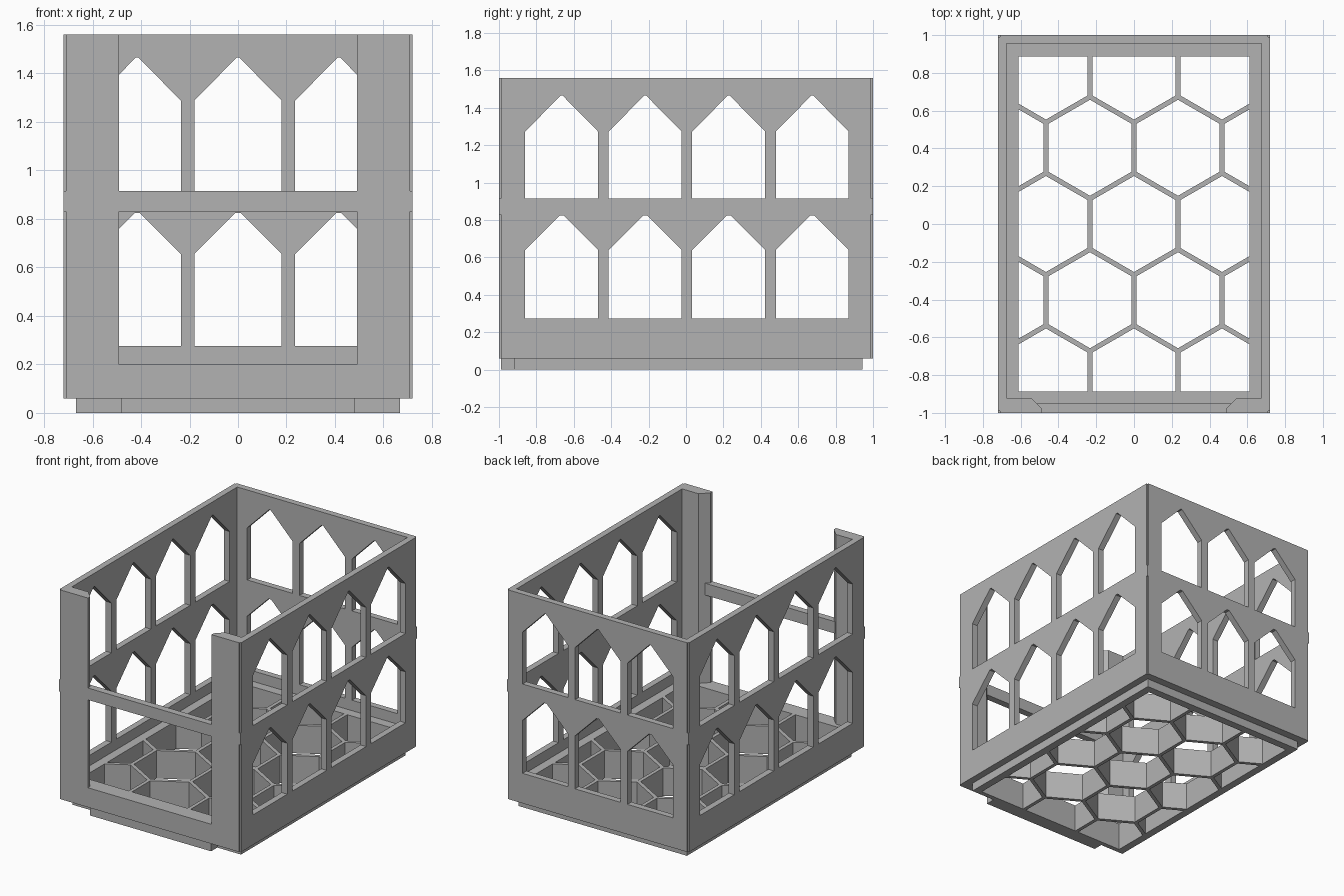
import bpy, bmesh, math

if "Cube" in bpy.data.objects:
    bpy.data.objects.remove(bpy.data.objects["Cube"])

HX, HY = 0.72, 1.0                     # outer half sizes
Z_FOOT, Z_FLOOR, Z_TOP = 0.06, 0.20, 1.56
Z_BAR0, Z_BAR1 = 0.83, 0.915           # band between the two tiers
HOLE_X, HOLE_Y = 0.612, 0.887          # opening in the floor

grey = bpy.data.materials.new("grey_plastic")
grey.diffuse_color = (0.45, 0.45, 0.45, 1)
grey.use_nodes = True
grey.node_tree.nodes["Principled BSDF"].inputs["Base Color"].default_value = grey.diffuse_color


def prisms(name, items):
    """One object from (polygon, low, high, axis) prisms; axis is the extrusion axis."""
    place = {'x': lambda a, b, t: (t, a, b),
             'y': lambda a, b, t: (a, t, b),
             'z': lambda a, b, t: (a, b, t)}
    bm = bmesh.new()
    for poly, lo, hi, axis in items:
        low = [bm.verts.new(place[axis](a, b, lo)) for a, b in poly]
        high = [bm.verts.new(place[axis](a, b, hi)) for a, b in poly]
        n = len(poly)
        bm.faces.new(low)
        bm.faces.new(high)
        for i in range(n):
            j = (i + 1) % n
            bm.faces.new((low[i], low[j], high[j], high[i]))
    bmesh.ops.recalc_face_normals(bm, faces=bm.faces)
    mesh = bpy.data.meshes.new(name)
    bm.to_mesh(mesh)
    bm.free()
    mesh.materials.append(grey)
    ob = bpy.data.objects.new(name, mesh)
    bpy.context.collection.objects.link(ob)
    return ob


def cut(target, items):
    """Subtract prisms from the target and discard the cutter."""
    cutter = prisms("cutter", items)
    cutter.hide_render = True
    mod = target.modifiers.new("cut", 'BOOLEAN')
    mod.operation, mod.solver, mod.object = 'DIFFERENCE', 'EXACT', cutter
    bpy.context.view_layer.objects.active = target
    bpy.ops.object.modifier_apply(modifier=mod.name)
    bpy.data.objects.remove(cutter)


def rect(x0, x1, y0, y1):
    return [(x0, y0), (x1, y0), (x1, y1), (x0, y1)]


def mirrored(half):
    """Close a right-hand outline with its mirror image."""
    return half + [(-x, y) for x, y in reversed(half)]


def window(c, w, z0, z1, top):
    """Pointed window outline with 45 degree slopes and a small flat tip."""
    t = max(w - (top - z1), 0.006)
    return [(c - w, z0), (c + w, z0), (c + w, z1),
            (c + t, top), (c - t, top), (c - w, z1)]


# Outer shell with cavity; thicker chamfered pillars at the front
shell = prisms("shell", [(rect(-HX, HX, -HY, HY), Z_FOOT, Z_TOP, 'z')])
cavity = mirrored([(0.515, -0.95), (0.545, -0.92), (0.675, -0.92), (0.675, 0.955)])
cut(shell, [(cavity, Z_FLOOR, Z_TOP + 0.2, 'z')])

# Front openings above and below the cross bar
opening = mirrored([(0.49, -1.1), (0.49, -0.975), (0.515, -0.95), (0.515, -0.9)])
cut(shell, [(opening, Z_FLOOR, Z_BAR0, 'z'), (opening, Z_BAR1, Z_TOP + 0.2, 'z')])

# Floor opening
hole = rect(-HOLE_X, HOLE_X, -HOLE_Y, HOLE_Y)
cut(shell, [(hole, -0.1, 0.3, 'z')])

# Two tiers of pointed windows in both sides and the back
tiers = [(0.275, 0.825), (Z_BAR1, 1.465)]
side_cuts, back_cuts = [], []
for z0, top in tiers:
    peak = 0.835 if top < 1 else 1.468
    for i in range(4):
        outline = window(-0.665 + 0.4467 * i, 0.195, z0, peak - 0.195, top)
        side_cuts += [(outline, 0.65, 0.8, 'x'), (outline, -0.8, -0.65, 'x')]
    for c in (-0.416, 0, 0.416):
        back_cuts.append((window(c, 0.18, z0, peak - 0.18, top), 0.93, 1.1, 'y'))
cut(shell, side_cuts)
cut(shell, back_cuts)

# Fine notches down the outer corners, interrupted at the middle band
n = 0.01
notches = []
for sx in (-1, 1):
    for sy in (-1, 1):
        x, y = sx * HX, sy * HY
        square = rect(x - n, x + n, y - n, y + n)
        notches += [(square, -0.1, Z_BAR0, 'z'), (square, Z_BAR1, Z_TOP + 0.2, 'z')]
cut(shell, notches)

# Stacking foot with a narrower tab at the front
foot_plan = mirrored([(0.48, -0.99), (0.48, -0.92), (0.668, -0.92), (0.668, 0.943)])
foot = prisms("stacking_foot", [(foot_plan, 0, Z_FOOT, 'z')])
cut(foot, [(hole, -0.1, 0.3, 'z')])

# Honeycomb floor
lattice = prisms("honeycomb_floor", [(hole, 0, Z_FLOOR, 'z')])
pitch, rib = 0.466, 0.026
row_step = pitch * math.sqrt(3) / 2
radius = (pitch - rib) / math.sqrt(3)
cells = []
for row in range(-2, 3):
    shift = pitch / 2 if row % 2 else 0
    for col in range(-2, 2 + (row % 2 == 0)):
        cx, cy = col * pitch + shift, row * row_step
        if abs(cx) - pitch / 2 > HOLE_X:
            continue
        cells.append(([(cx + radius * math.sin(k * math.pi / 3),
                        cy + radius * math.cos(k * math.pi / 3)) for k in range(6)],
                      -0.1, 0.4, 'z'))
cut(lattice, cells)
